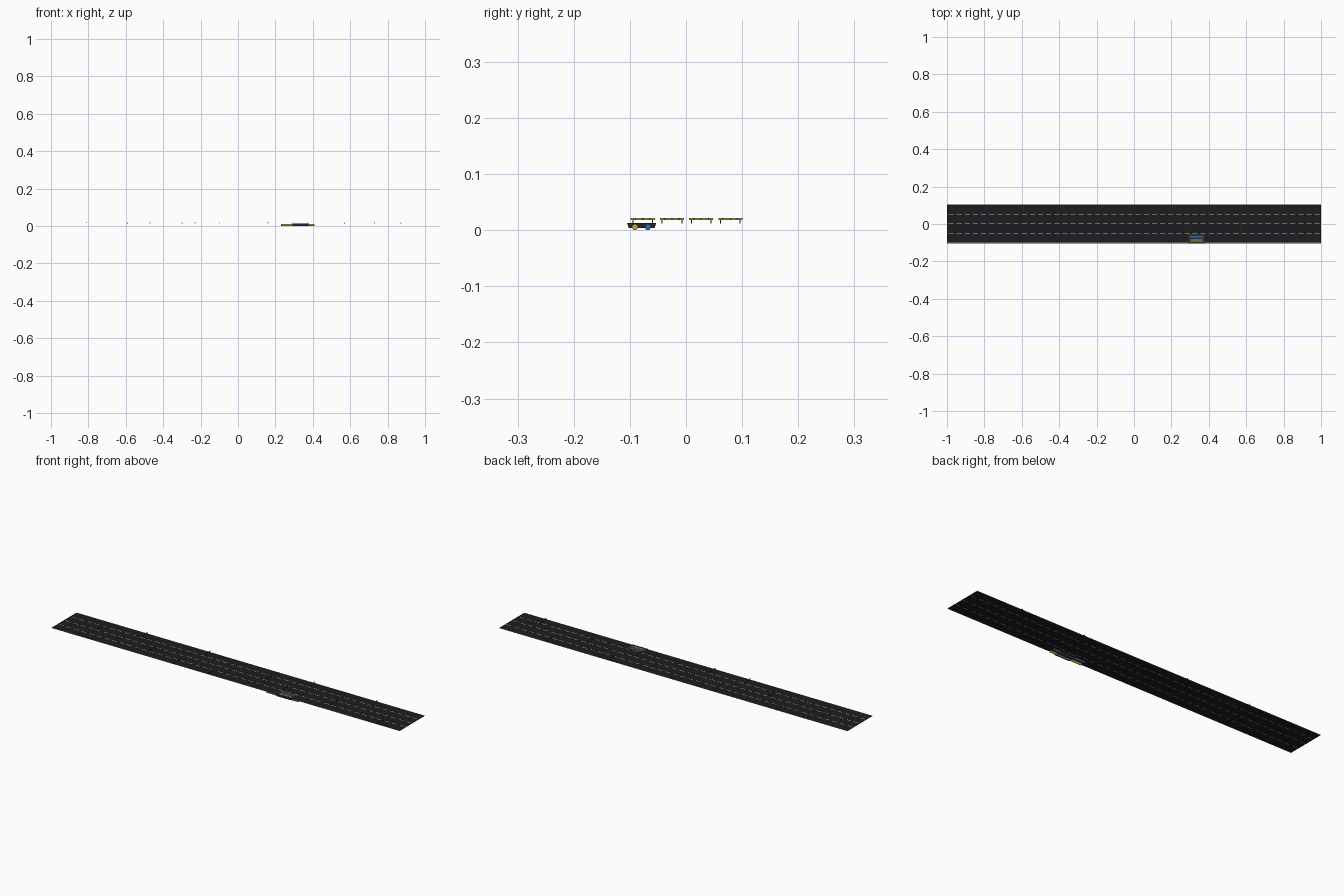
import bpy, bmesh
from math import pi
from mathutils import Matrix, Vector

if "Cube" in bpy.data.objects:
    bpy.data.objects.remove(bpy.data.objects["Cube"])

ROAD_Z = 0.0116
ROAD_Y = 0.001
LANE = 0.052


def material(name, color):
    m = bpy.data.materials.new(name)
    m.diffuse_color = (*color, 1)
    m.use_nodes = True
    m.node_tree.nodes["Principled BSDF"].inputs["Base Color"].default_value = m.diffuse_color
    return m


BLACK = material("asphalt", (0.012, 0.012, 0.013))
DARK = material("dark_hull", (0.03, 0.025, 0.025))
WHITE = material("white_paint", (0.8, 0.8, 0.8))
GREY = material("edge_grey", (0.3, 0.3, 0.3))
YELLOW = material("yellow", (0.55, 0.38, 0.06))
BLUE = material("blue", (0.02, 0.15, 0.4))


def make(name, bm, *mats):
    mesh = bpy.data.meshes.new(name)
    bm.to_mesh(mesh)
    bm.free()
    for m in mats:
        mesh.materials.append(m)
    ob = bpy.data.objects.new(name, mesh)
    bpy.context.collection.objects.link(ob)
    return ob


def rect(bm, x0, x1, y0, y1, z, mat=0):
    f = bm.faces.new([bm.verts.new(p) for p in
                      ((x0, y0, z), (x1, y0, z), (x1, y1, z), (x0, y1, z))])
    f.material_index = mat


def box(bm, center, size, mat=0):
    r = bmesh.ops.create_cube(bm, size=1, matrix=Matrix.Translation(center) @
                              Matrix.Diagonal((*size, 1)))
    for f in {f for v in r["verts"] for f in v.link_faces}:
        f.material_index = mat
    return r["verts"]


# Flat road sheet
bm = bmesh.new()
rect(bm, -1, 1, ROAD_Y - 2 * LANE, ROAD_Y + 2 * LANE, ROAD_Z)
make("road", bm, BLACK)

# Dashed lane dividers, painted on both faces
bm = bmesh.new()
N = 46
for i in range(N):
    x = -1 + (i + 0.2) * 2 / N
    for k in (-1, 0, 1):
        y = ROAD_Y + k * LANE
        for dz in (0.0002, -0.0002):
            rect(bm, x, x + 0.027, y - 0.0015, y + 0.0015, ROAD_Z + dz)
make("lane_dashes", bm, WHITE)

# Solid edge lines
bm = bmesh.new()
for s in (-1, 1):
    y = ROAD_Y + s * (2 * LANE - 0.002)
    for dz in (0.0002, -0.0002):
        rect(bm, -1, 1, y - 0.002, y + 0.002, ROAD_Z + dz)
make("edge_lines", bm, GREY)


# Barriers: striped board on paired legs, one per lane position
def barrier(x, lane):
    y = ROAD_Y + (lane - 1.5) * LANE
    bm = bmesh.new()
    box(bm, (x, y, 0.0202), (0.0016, 0.043, 0.0036))
    for k in (-1, 0, 1):
        box(bm, (x, y + k * 0.013, 0.0202), (0.0019, 0.002, 0.003), 1)
    for s in (-1, 1):
        for d in (-1, 1):
            leg = box(bm, (x + d * 0.001, y + s * 0.0175, 0.0155),
                      (0.001, 0.0018, 0.0078), 1)
            for v in leg:
                if v.co.z < 0.015:
                    v.co.x += d * 0.0015
    make("barrier", bm, YELLOW, DARK)


for lane, xs in enumerate(((-0.30, -0.10, 0.87), (-0.47, 0.29, 0.57),
                           (-0.81, 0.16), (-0.59, -0.23, 0.37, 0.73))):
    for x in xs:
        barrier(x, lane)

# Vehicle hull: shallow tray flaring upward, sunk through the road
CX, CY = 0.335, -0.079
bm = bmesh.new()
for v in box(bm, (CX, CY, 0.008), (0.09, 0.052, 0.009)):
    if v.co.z < 0.008:
        v.co.x += 0.003 * (1 if v.co.x < CX else -1)
        v.co.y += 0.003 * (1 if v.co.y < CY else -1)
make("vehicle_hull", bm, DARK)

# Deck stripes on top of the hull
bm = bmesh.new()
box(bm, (CX, -0.067, 0.0127), (0.07, 0.008, 0.0006), 0)
for y in (-0.082, -0.091):
    box(bm, (CX, y, 0.0127), (0.065, 0.004, 0.0006), 1)
make("deck_stripes", bm, BLUE, YELLOW)


# Long side tubes under the hull
def tube(name, y, mat):
    bm = bmesh.new()
    bmesh.ops.create_cone(bm, cap_ends=True, segments=20, radius1=0.0055,
                          radius2=0.0055, depth=0.18,
                          matrix=Matrix.Translation((0.32, y, 0.0055)) @
                          Matrix.Rotation(pi / 2, 4, 'Y'))
    ob = make(name, bm, mat)
    bpy.context.view_layer.objects.active = ob
    ob.select_set(True)
    bpy.ops.object.shade_smooth_by_angle()
    ob.select_set(False)


tube("front_tube", -0.091, YELLOW)
tube("rear_tube", -0.068, BLUE)
